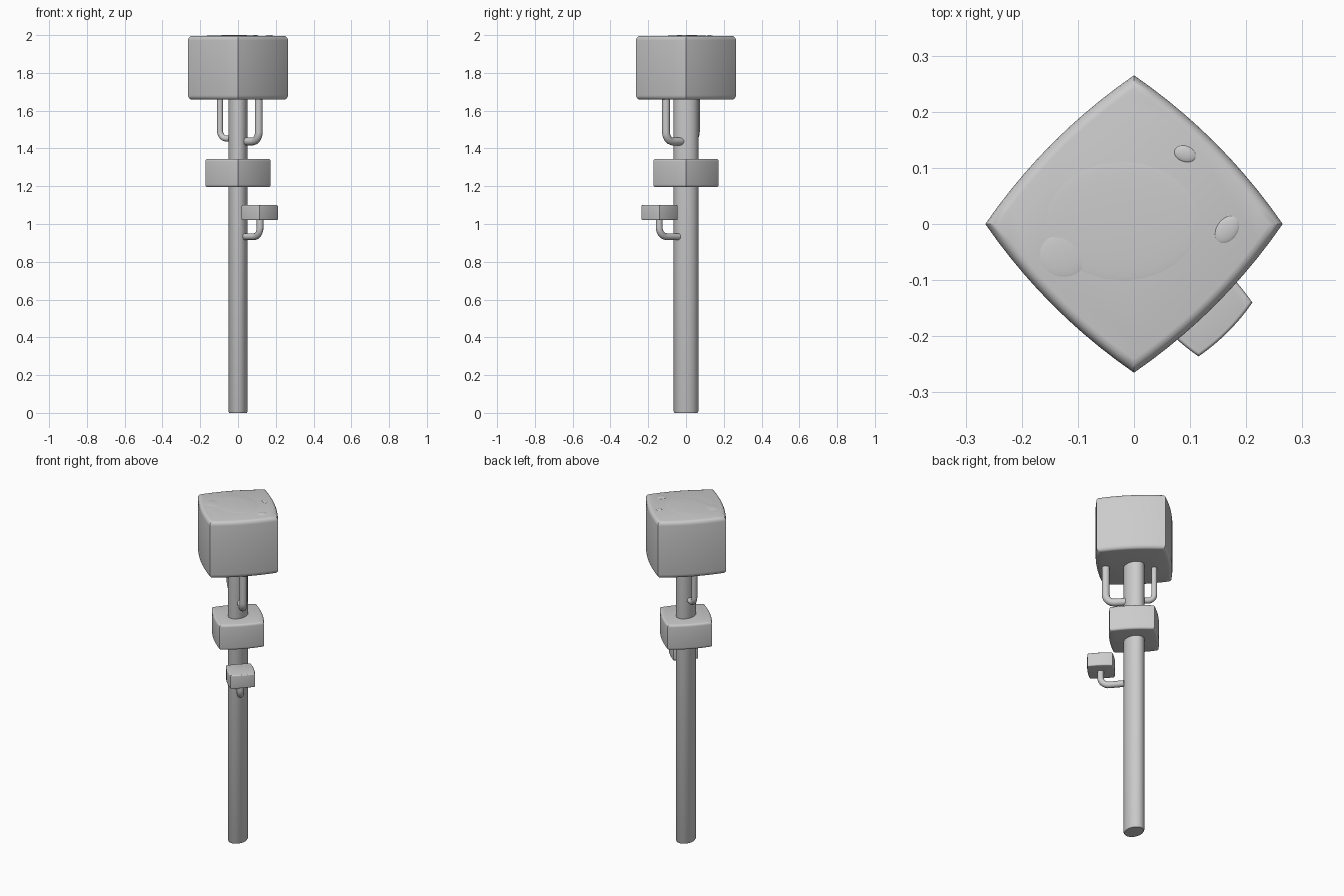
import bpy, bmesh, math
from mathutils import Vector

if "Cube" in bpy.data.objects:
    bpy.data.objects.remove(bpy.data.objects["Cube"])


def finish(name, bm, angle=40):
    bmesh.ops.recalc_face_normals(bm, faces=bm.faces)
    me = bpy.data.meshes.new(name)
    bm.to_mesh(me)
    bm.free()
    ob = bpy.data.objects.new(name, me)
    bpy.context.collection.objects.link(ob)
    bpy.ops.object.select_all(action='DESELECT')
    ob.select_set(True)
    bpy.context.view_layer.objects.active = ob
    bpy.ops.object.shade_smooth_by_angle(angle=math.radians(angle))
    return ob


def loft(name, rings, angle=40):
    """Skin a stack of closed rings and cap both ends."""
    bm = bmesh.new()
    vs = [[bm.verts.new(p) for p in r] for r in rings]
    n = len(rings[0])
    for a, b in zip(vs, vs[1:]):
        for i in range(n):
            j = (i + 1) % n
            bm.faces.new((a[i], a[j], b[j], b[i]))
    bm.faces.new(vs[0])
    bm.faces.new(vs[-1])
    return finish(name, bm, angle)


def block(name, x, y, r, z0, z1, bevel):
    """Diamond-plan box with bulging sides and softened rims."""
    plan = []
    for k in range(4):
        a = Vector((math.cos(k * math.pi / 2), math.sin(k * math.pi / 2)))
        b = Vector((-a.y, a.x))
        for i in range(10):
            t = i / 10
            plan.append(a.lerp(b, t) + (a + b).normalized() * 0.26 * t * (1 - t))
    levels = []
    for f in (1.0, 0.6, 0.25, 0.0):
        h = bevel * (1 - math.sqrt(1 - (1 - f) ** 2)) if f < 1 else bevel
        levels.append((h, bevel * f * f))
    levels = [(h, d) for d, h in [(0, bevel), (bevel * .08, bevel * .6),
                                  (bevel * .3, bevel * .3), (bevel * .6, bevel * .08), (bevel, 0)]]
    levels.reverse()    # (height above rim, inset), rim first
    stack = [(z0 + h, r - d) for h, d in levels]
    stack += [(z1 - h, r - d) for h, d in reversed(levels)]
    return loft(name, [[(x + p.x * s, y + p.y * s, z) for p in plan] for z, s in stack])


def pipe(name, start, corner, top, bend, radius):
    """Tube leaving the pole sideways, then turning upwards."""
    s, c, t = Vector(start), Vector(corner), Vector(top)
    p0 = c + (s - c).normalized() * bend
    p1 = c + (t - c).normalized() * bend
    cu = bpy.data.curves.new(name, 'CURVE')
    cu.dimensions = '3D'
    sp = cu.splines.new('POLY')
    pts = [s]
    for i in range(9):
        a = i / 8 * math.pi / 2
        pts.append(c + (p0 - c) * (1 - math.sin(a)) + (p1 - c) * (1 - math.cos(a)))
    pts.append(t)
    sp.points.add(len(pts) - 1)
    for q, p in zip(sp.points, pts):
        q.co = (*p, 1)
    cu.bevel_depth = radius
    cu.bevel_resolution = 4
    cu.use_fill_caps = True
    tmp = bpy.data.objects.new(name + "_path", cu)
    bm = bmesh.new()
    bpy.context.collection.objects.link(tmp)
    me = tmp.evaluated_get(bpy.context.evaluated_depsgraph_get()).to_mesh()
    bm.from_mesh(me)
    bpy.data.objects.remove(tmp)
    bmesh.ops.remove_doubles(bm, verts=bm.verts, dist=1e-5)
    return finish(name, bm)


def bump(name, x, y, z, sx, sy, sz, turn=0):
    bpy.ops.mesh.primitive_uv_sphere_add(segments=24, ring_count=12, location=(x, y, z))
    ob = bpy.context.object
    ob.name = name
    ob.scale = (sx, sy, sz)
    ob.rotation_euler.z = math.radians(turn)
    bpy.ops.object.shade_smooth()


# Pole, slightly deeper than wide
loft("pole", [[(0.05 * s * math.cos(a), 0.065 * s * math.sin(a), z)
               for a in [i * math.tau / 32 for i in range(32)]]
              for z, s in ((0, 0.93), (0.008, 1), (1.9, 1))])

# Blocks on the pole and the side block
block("head_block", 0, 0, 0.265, 1.658, 1.996, 0.024)
block("collar_block", 0, 0, 0.173, 1.195, 1.345, 0.014)
block("side_block", 0.115, -0.14, 0.096, 1.02, 1.10, 0.007)

# Bent pipes
pipe("front_pipe", (0.035, -0.025, 1.437), (0.11, -0.106, 1.437), (0.11, -0.106, 1.75), 0.05, 0.021)
pipe("rear_pipe", (-0.03, 0.02, 1.452), (-0.095, 0.057, 1.452), (-0.095, 0.057, 1.75), 0.04, 0.016)
pipe("side_pipe", (0.035, -0.04, 0.933), (0.117, -0.142, 0.933), (0.117, -0.142, 1.05), 0.05, 0.018)

# Very shallow swellings on top of the head
bump("top_dome", -0.02, 0.005, 1.994, 0.145, 0.113, 0.006)
bump("top_dome_lobe", -0.125, -0.055, 1.994, 0.047, 0.043, 0.005)
bump("top_knob_small", 0.091, 0.125, 1.994, 0.021, 0.015, 0.006, -20)
bump("top_knob_large", 0.166, -0.01, 1.994, 0.028, 0.020, 0.006, 55)
